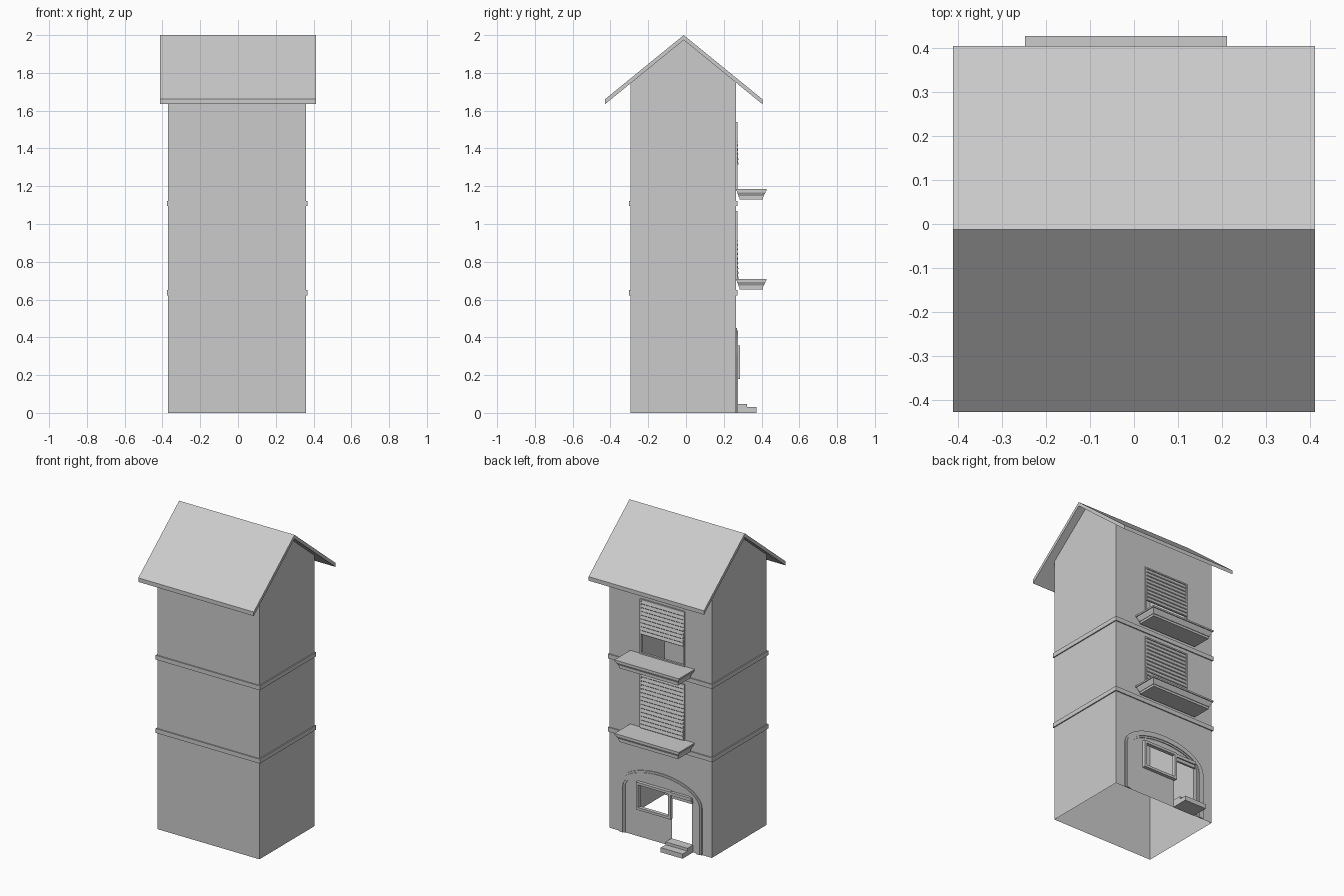
import bpy, bmesh, math

if "Cube" in bpy.data.objects:
    bpy.data.objects.remove(bpy.data.objects["Cube"])

X0, X1, Y0, Y1 = -0.37, 0.36, -0.295, 0.265      # wall limits
RIDGE_Y, RIDGE_Z, SLOPE, THICK = -0.012, 2.0, 0.815, 0.026


def make(name, verts, faces, fix=True):
    me = bpy.data.meshes.new(name)
    me.from_pydata(verts, [], faces)
    bm = bmesh.new()
    bm.from_mesh(me)
    bmesh.ops.remove_doubles(bm, verts=bm.verts, dist=1e-5)
    if fix:
        bmesh.ops.recalc_face_normals(bm, faces=bm.faces)
    bm.to_mesh(me)
    bm.free()
    ob = bpy.data.objects.new(name, me)
    bpy.context.collection.objects.link(ob)
    return ob


def boxes(name, specs):
    """One object from several boxes (x0, x1, y0, y1, z0, z1)."""
    V, F = [], []
    for x0, x1, y0, y1, z0, z1 in specs:
        b = len(V)
        V += [(x, y, z) for x in (x0, x1) for y in (y0, y1) for z in (z0, z1)]
        F += [[b + i for i in f] for f in ((0, 1, 3, 2), (4, 6, 7, 5), (0, 4, 5, 1),
                                           (2, 3, 7, 6), (0, 2, 6, 4), (1, 5, 7, 3))]
    return make(name, V, F)


def prism(name, prof, x0, x1):
    """Extrude a (y, z) outline along x."""
    n = len(prof)
    V = [(x, y, z) for x in (x0, x1) for y, z in prof]
    F = [list(range(n)), list(range(n, 2 * n))]
    F += [(i, (i + 1) % n, n + (i + 1) % n, n + i) for i in range(n)]
    return make(name, V, F)


def under(y):
    return RIDGE_Z - THICK - SLOPE * abs(y - RIDGE_Y)


# hollow walls, open at the bottom: front and two gables
V, F = [], []


def face(pts):
    F.append(list(range(len(V), len(V) + len(pts))))
    V.extend(pts)


face([(X0, Y0, 0), (X1, Y0, 0), (X1, Y0, under(Y0)), (X0, Y0, under(Y0))])
for x in (X0, X1):
    g = [(x, Y0, 0), (x, Y1, 0), (x, Y1, under(Y1)), (x, RIDGE_Y, under(RIDGE_Y)), (x, Y0, under(Y0))]
    face(g if x == X1 else g[::-1])

# back wall as a grid of panels around the openings (x0, x1, z0, z1)
holes = [(-0.075, 0.145, 0.19, 0.35), (-0.23, -0.085, 0.0, 0.35),
         (-0.175, 0.135, 0.71, 1.06), (-0.175, 0.135, 1.185, 1.53)]
xs = sorted({X0, X1, *[v for h in holes for v in h[:2]]})
zs = sorted({0.0, under(Y1), *[v for h in holes for v in h[2:]]})
for xa, xb in zip(xs, xs[1:]):
    for za, zb in zip(zs, zs[1:]):
        cx, cz = (xa + xb) / 2, (za + zb) / 2
        if not any(a < cx < b and c < cz < d for a, b, c, d in holes):
            face([(xb, Y1, za), (xa, Y1, za), (xa, Y1, zb), (xb, Y1, zb)])
make("walls", V, F, fix=False)

# gabled roof slab
ya, yb = -0.428, 0.405
prism("roof", [(ya, under(ya)), (RIDGE_Y, RIDGE_Z - THICK), (yb, under(yb)),
               (yb, under(yb) + THICK), (RIDGE_Y, RIDGE_Z), (ya, under(ya) + THICK)], -0.412, 0.412)

# string courses around the body
p = 0.007
for i, z in enumerate((0.622, 1.095)):
    t = z + 0.028
    boxes("string_course_%d" % i, [
        (X0 - p, X1 + p, Y0 - p, Y0, z, t), (X0 - p, X1 + p, Y1, Y1 + p, z, t),
        (X0 - p, X0, Y0, Y1, z, t), (X1, X1 + p, Y0, Y1, z, t)])

# balconies: stacked rings stepping inwards towards the bottom
for i, top in enumerate((0.71, 1.185)):
    rings = [(0, 0), (0, -0.010), (0.006, -0.010), (0.006, -0.018), (0.016, -0.036),
             (0.016, -0.042), (0.020, -0.042), (0.020, -0.056)]
    V, F = [], []
    for ins, dz in rings:
        a, b, c, d = -0.248 + ins, 0.212 - ins, 0.266 + ins * 0.8, 0.427 - ins
        V += [(a, c, top + dz), (b, c, top + dz), (b, d, top + dz), (a, d, top + dz)]
    n = len(rings)
    F = [(0, 1, 2, 3), tuple(range(4 * n - 4, 4 * n))]
    F += [(4 * r + k, 4 * r + (k + 1) % 4, 4 * r + 4 + (k + 1) % 4, 4 * r + 4 + k)
          for r in range(n - 1) for k in range(4)]
    make("balcony_%d" % i, V, F)


def frame(name, x0, x1, z0, z1, w, y0, y1):
    boxes(name, [(x0, x0 + w, y0, y1, z0, z1), (x1 - w, x1, y0, y1, z0, z1),
                 (x0 + w, x1 - w, y0, y1, z0, z0 + w), (x0 + w, x1 - w, y0, y1, z1 - w, z1)])


# upper windows with louvred shutters leaning out at the bottom
for i, (z0, z1, low) in enumerate(((0.71, 1.07, 0.71), (1.185, 1.54, 1.315))):
    frame("upper_window_frame_%d" % i, -0.18, 0.14, z0, z1, 0.009, 0.258, 0.272)
    pitch = 0.0255
    n = round((z1 - 0.008 - low) / pitch)
    pitch = (z1 - 0.008 - low) / n
    V, F = [], []
    for k in range(n):
        zb = low + k * pitch
        lean = 0.265 + 0.008 * (1 - k / n)
        ring = [(lean - 0.006, zb + pitch), (lean, zb + pitch), (lean + 0.006, zb + 0.003),
                (lean + 0.004, zb), (lean - 0.006, zb)]
        b = len(V)
        V += [(x, y, z) for x in (-0.172, 0.132) for y, z in ring]
        F += [[b + j for j in range(5)], [b + 5 + j for j in range(5)]]
        F += [(b + j, b + (j + 1) % 5, b + 5 + (j + 1) % 5, b + 5 + j) for j in range(5)]
    make("shutter_%d" % i, V, F)

# ground floor window frame and door transom
frame("shop_window_frame", -0.088, 0.157, 0.18, 0.358, 0.016, 0.262, 0.286)
boxes("door_transom", [(-0.235, -0.088, 0.262, 0.284, 0.335, 0.355),
                       (-0.235, -0.088, 0.262, 0.276, 0.315, 0.335)])

# moulded arch surround swept over two legs and a half ellipse
prof = [(0.0, 0.265), (0.0, 0.270), (0.012, 0.270), (0.012, 0.275), (0.034, 0.275),
        (0.034, 0.271), (0.046, 0.271), (0.046, 0.265)]
V, F, m, steps = [], [], len(prof), 28
for s in range(steps + 3):
    ang = math.pi * min(max(s - 1, 0), steps) / steps
    foot = s in (0, steps + 2)
    for off, y in prof:
        z = 0.0 if foot else 0.30 + (0.103 + off) * math.sin(ang)
        V.append((-0.004 + (0.252 + off) * math.cos(ang), y, z))
for s in range(steps + 2):
    F += [(s * m + k, s * m + (k + 1) % m, (s + 1) * m + (k + 1) % m, (s + 1) * m + k) for k in range(m)]
F += [tuple(range(m)), tuple(range((steps + 2) * m, (steps + 3) * m))]
make("arch_surround", V, F)

# door steps
prism("door_steps", [(0.262, 0), (0.372, 0), (0.372, 0.03), (0.322, 0.03), (0.322, 0.048),
                     (0.262, 0.048)], -0.236, -0.08)
